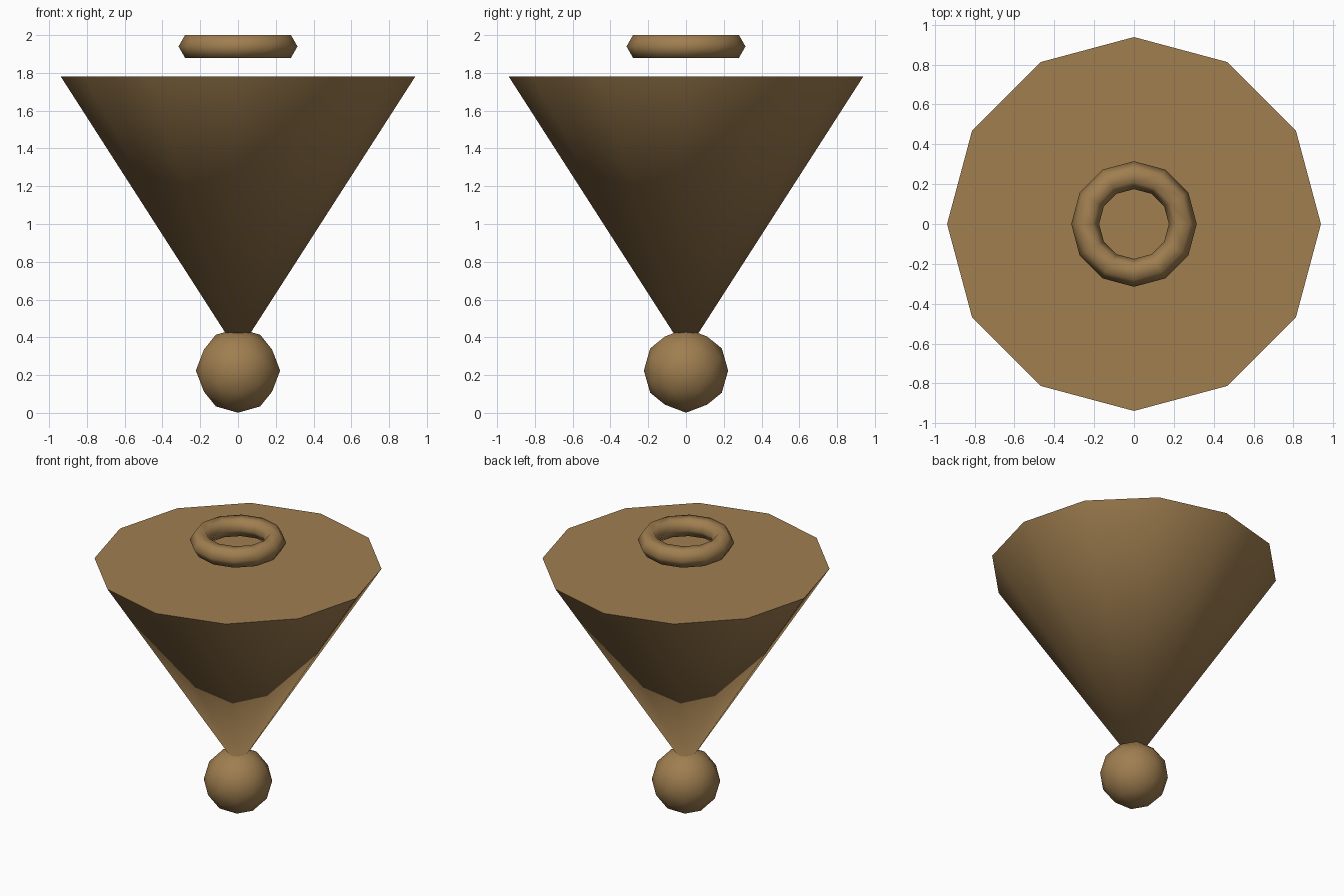
import bpy
from math import radians, atan

if "Cube" in bpy.data.objects:
    bpy.data.objects.remove(bpy.data.objects["Cube"])

brass = bpy.data.materials.new("brass")
brass.diffuse_color = (0.35, 0.21, 0.08, 1)
brass.use_nodes = True
brass.node_tree.nodes["Principled BSDF"].inputs["Base Color"].default_value = brass.diffuse_color


def finish(name, angle=None):
    """Name the active object, colour it and shade it smooth."""
    ob = bpy.context.object
    ob.name = name
    ob.data.materials.append(brass)
    if angle is None:
        bpy.ops.object.shade_smooth()
    else:
        bpy.ops.object.shade_smooth_by_angle(angle=radians(angle))
    return ob


# Ball at the foot: low-poly icosphere, tilted so an edge midpoint faces up
tilt = -atan(2) / 2
bpy.ops.mesh.primitive_ico_sphere_add(subdivisions=2, radius=0.223,
                                      location=(0, 0, 0.224),
                                      rotation=(0, tilt, 0))
finish("foot_ball")

# Inverted twelve-sided cone, its tip buried in the ball
TIP, TOP = 0.32, 1.78
bpy.ops.mesh.primitive_cone_add(vertices=12, radius1=0, radius2=0.938,
                                depth=TOP - TIP,
                                location=(0, 0, (TIP + TOP) / 2))
finish("cone_body", 40)

# Ring floating above the cone's flat top
bpy.ops.mesh.primitive_torus_add(major_segments=12, minor_segments=6,
                                 major_radius=0.245, minor_radius=0.07,
                                 location=(0, 0, 1.94))
finish("top_ring")
